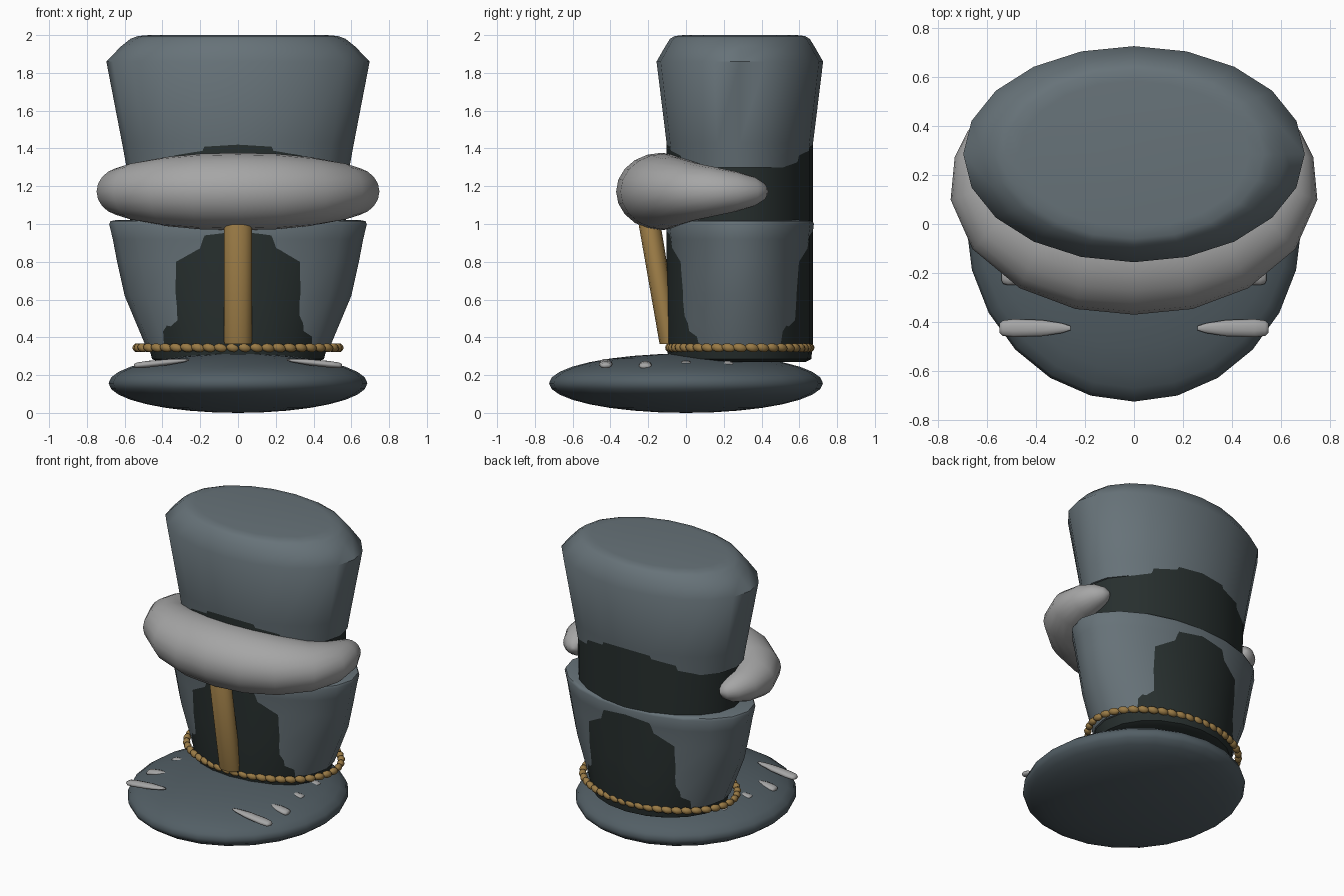
import bpy, bmesh, math
from mathutils import Vector, Matrix

cube = bpy.data.objects.get("Cube")
if cube:
    bpy.data.objects.remove(cube, do_unlink=True)


def material(name, rgb):
    m = bpy.data.materials.new(name)
    m.use_nodes = True
    m.diffuse_color = (*rgb, 1)
    m.node_tree.nodes["Principled BSDF"].inputs["Base Color"].default_value = (*rgb, 1)
    return m


SLATE = material("slate", (0.135, 0.17, 0.19))
DEEP = material("deep slate", (0.085, 0.113, 0.13))
DARK = material("charcoal", (0.02, 0.028, 0.027))
GREY = material("light grey", (0.38, 0.38, 0.38))
TAN = material("tan", (0.32, 0.195, 0.06))


def finish(name, bm, mat, angle=50):
    bmesh.ops.recalc_face_normals(bm, faces=bm.faces)
    mesh = bpy.data.meshes.new(name)
    bm.to_mesh(mesh)
    bm.free()
    mesh.materials.append(mat)
    ob = bpy.data.objects.new(name, mesh)
    bpy.context.collection.objects.link(ob)
    bpy.ops.object.select_all(action="DESELECT")
    ob.select_set(True)
    bpy.context.view_layer.objects.active = ob
    bpy.ops.object.shade_smooth_by_angle(angle=math.radians(angle))
    return ob


def loft(bm, rings):
    """Skin a list of (centre, u axis, v axis, sides) ellipses and cap both ends."""
    loops = []
    for c, u, v, n in rings:
        c, u, v = Vector(c), Vector(u), Vector(v)
        angles = [2 * math.pi * i / n for i in range(n)]
        loops.append([bm.verts.new(c + u * math.cos(a) + v * math.sin(a)) for a in angles])
    for a, b in zip(loops, loops[1:]):
        for i in range(len(a)):
            j = (i + 1) % len(a)
            bm.faces.new((a[i], a[j], b[j], b[i]))
    bm.faces.new(loops[0])
    bm.faces.new(loops[-1])


def oval_stack(name, profile, y, mat, sides=20):
    """Upright oval solid from (z, x radius, y radius) rows."""
    bm = bmesh.new()
    loft(bm, [((0, y, z), (rx, 0, 0), (0, ry, 0), sides) for z, rx, ry in profile])
    return finish(name, bm, mat)


def ball(bm, centre, size, turn=None, u=12, v=8):
    mat = Matrix.Translation(centre) @ (turn or Matrix()) @ Matrix.Diagonal((*size, 1))
    bmesh.ops.create_uvsphere(bm, u_segments=u, v_segments=v, radius=1, matrix=mat)


# Flattened base
bm = bmesh.new()
ball(bm, (0, 0, 0.157), (0.685, 0.725, 0.157), u=24, v=16)
finish("base", bm, DEEP)

# Dark core that breaks through the outer shells at front and back
MID = 0.285
oval_stack("core", [(0.27, 0.42, 0.35), (0.285, 0.455, 0.378), (0.36, 0.475, 0.387),
                    (0.62, 0.53, 0.387), (0.8, 0.56, 0.387), (1.0, 0.572, 0.387),
                    (1.44, 0.578, 0.387)], MID, DARK)

# Flared lower shell
oval_stack("lower_shell", [(0.35, 0.487, 0.361), (0.62, 0.6, 0.362), (0.8, 0.64, 0.37),
                           (0.92, 0.663, 0.3815), (1.0, 0.682, 0.392), (1.015, 0.675, 0.385),
                           (1.02, 0.65, 0.37)], MID, SLATE)

# Upper shell with a rounded crown
oval_stack("upper_shell", [(1.3, 0.59, 0.375), (1.43, 0.614, 0.388), (1.86, 0.697, 0.441),
                           (1.94, 0.62, 0.395), (1.98, 0.57, 0.37), (1.995, 0.53, 0.345),
                           (2.0, 0.47, 0.3)], MID, SLATE)

# Curved, tapering front roll: half path of (x, y, width, height)
half = [(0, -0.13, 0.24, 0.205), (0.2, -0.115, 0.235, 0.2), (0.38, -0.065, 0.215, 0.183),
        (0.53, 0.03, 0.185, 0.155), (0.6, 0.15, 0.157, 0.13), (0.612, 0.27, 0.12, 0.105),
        (0.595, 0.36, 0.085, 0.078), (0.575, 0.41, 0.05, 0.045), (0.565, 0.432, 0.01, 0.01)]
path = [(-x, y, w, h) for x, y, w, h in reversed(half[1:])] + half
rings = []
for i, (x, y, w, h) in enumerate(path):
    a, b = path[max(i - 1, 0)], path[min(i + 1, len(path) - 1)]
    along = Vector((b[0] - a[0], b[1] - a[1], 0)).normalized()
    side = Vector((along.y, -along.x, 0))
    rings.append(((x, y, 1.172), side * w, (0, 0, h), 20))
bm = bmesh.new()
loft(bm, rings)
finish("front_roll", bm, GREY, 80)

# Leaning post under the roll
bm = bmesh.new()
loft(bm, [((0, y, z), (rx, 0, 0), (0, ry, 0), 12) for y, z, rx, ry in
          [(-0.085, 0.365, 0.075, 0.055), (-0.193, 1.0, 0.075, 0.058),
           (-0.195, 1.015, 0.062, 0.048)]])
finish("front_post", bm, TAN)

# Rope of slanted strands around the foot of the shell
bm = bmesh.new()
RX, RY, COUNT = 0.535, 0.372, 46
dense = [2 * math.pi * i / 720 for i in range(721)]
spots = [Vector((RX * math.cos(a), MID + RY * math.sin(a), 0.345)) for a in dense]
step = sum((q - p).length for p, q in zip(spots, spots[1:])) / COUNT
run = 0
for p, q in zip(spots, spots[1:]):
    run += (q - p).length
    if run >= step - 1e-5:
        run -= step
        d = q - p
        turn = Matrix.Rotation(math.atan2(d.y, d.x), 4, "Z") @ Matrix.Rotation(0.2, 4, "Y")
        ball(bm, q, (step * 0.62, 0.024, 0.023), turn, 8, 6)
finish("rope", bm, TAN, 60)

# Mirrored rows of pegs on the base: (inner x, outer x, y, inner z, outer z, radius)
pegs = [(0.26, 0.55, -0.425, 0.28, 0.25, 0.037), (0.41, 0.54, -0.215, 0.268, 0.245, 0.035),
        (0.42, 0.5, 0.0, 0.27, 0.258, 0.03), (0.35, 0.47, 0.22, 0.27, 0.25, 0.035)]
for side, label in ((1, "left"), (-1, "right")):
    for n, (x0, x1, y, z0, z1, r) in enumerate(pegs):
        bm = bmesh.new()
        rows = []
        for t, k in ((0, 0.25), (0.12, 0.55), (0.4, 0.9), (0.8, 1), (0.95, 0.85), (1, 0.5)):
            c = (side * (x0 + (x1 - x0) * t), y, z0 + (z1 - z0) * t)
            rows.append((c, (0, r * k, 0), (0, 0, r * 0.5 * k), 10))
        loft(bm, rows)
        finish(f"{label}_peg_{n + 1}", bm, GREY, 70)
